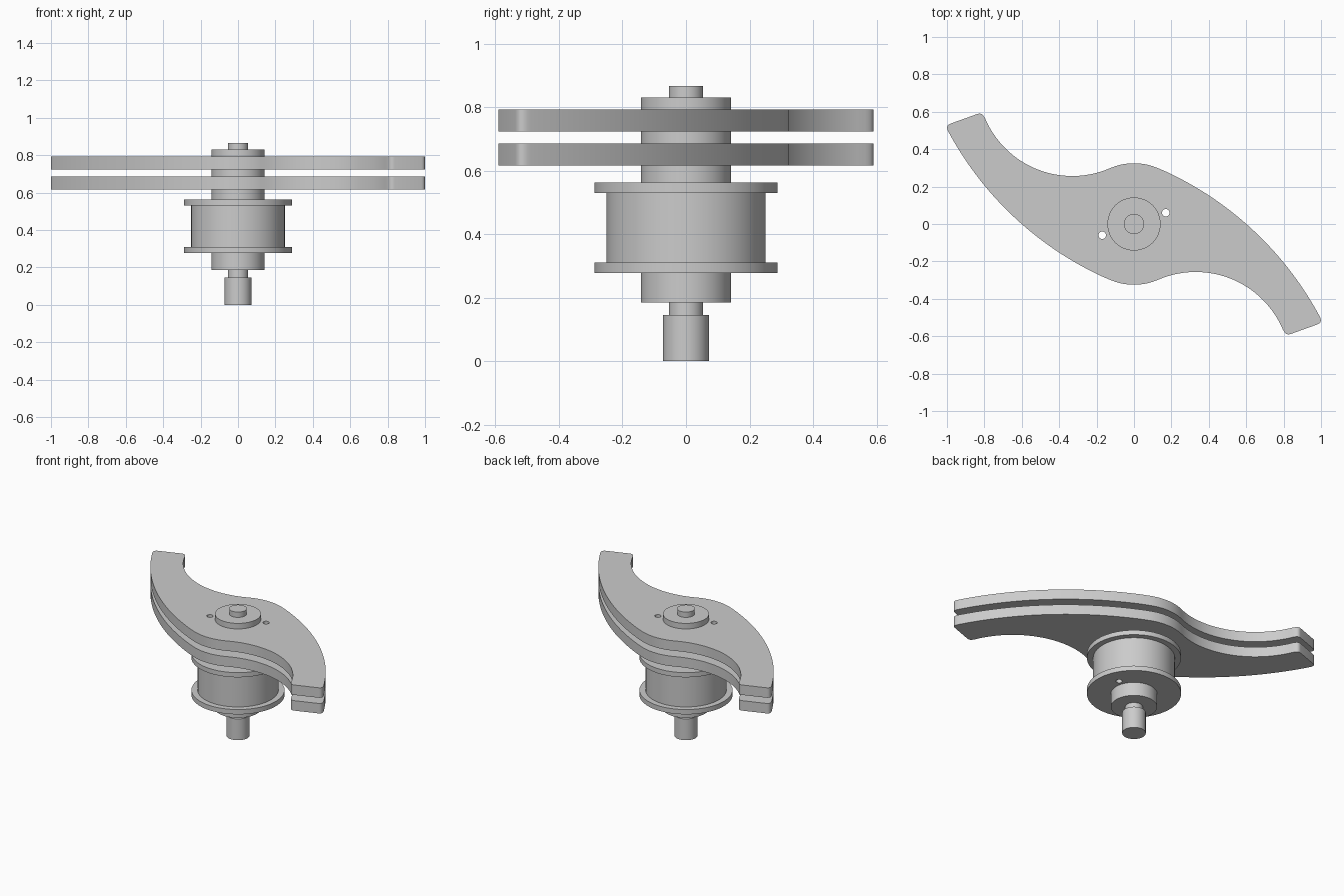
import bpy, bmesh, math
from mathutils import Vector

if "Cube" in bpy.data.objects:
    bpy.data.objects.remove(bpy.data.objects["Cube"], do_unlink=True)

GREY = (0.6, 0.6, 0.6, 1)
metal = bpy.data.materials.new("light_grey_metal")
metal.use_nodes = True
metal.diffuse_color = GREY
metal.node_tree.nodes["Principled BSDF"].inputs["Base Color"].default_value = GREY


def finish(name, bm):
    """Turn a bmesh into a named object with the metal material."""
    bmesh.ops.recalc_face_normals(bm, faces=bm.faces)
    mesh = bpy.data.meshes.new(name)
    bm.to_mesh(mesh)
    bm.free()
    mesh.materials.append(metal)
    obj = bpy.data.objects.new(name, mesh)
    bpy.context.collection.objects.link(obj)
    return obj


def extrude(bm, outline, z0, z1):
    face = bm.faces.new([bm.verts.new((x, y, z0)) for x, y in outline])
    top = bmesh.ops.extrude_face_region(bm, geom=[face])["geom"]
    verts = [g for g in top if isinstance(g, bmesh.types.BMVert)]
    bmesh.ops.translate(bm, verts=verts, vec=(0, 0, z1 - z0))


def turned(name, steps, segments=96):
    """Closed stepped solid of revolution from (radius, z0, z1) steps."""
    bm = bmesh.new()
    rings = []
    for r, z0, z1 in steps:
        for z in (z0, z1):
            rings.append([bm.verts.new((r * math.cos(a), r * math.sin(a), z))
                          for a in (math.tau * i / segments for i in range(segments))])
    for low, high in zip(rings, rings[1:]):
        for i in range(segments):
            j = (i + 1) % segments
            bm.faces.new((low[i], low[j], high[j], high[i]))
    bm.faces.new(rings[0])
    bm.faces.new(rings[-1])
    return finish(name, bm)


def arc(centre, start, end, n):
    """Points on the short arc from start to end about centre."""
    c = Vector(centre)
    a, b = Vector(start) - c, Vector(end) - c
    a0 = math.atan2(a.y, a.x)
    turn = (math.atan2(b.y, b.x) - a0 + math.pi) % math.tau - math.pi
    return [c + a.length * Vector((math.cos(a0 + turn * i / n), math.sin(a0 + turn * i / n)))
            for i in range(n + 1)]


def rounded(p, corner, q, n=6):
    p, corner, q = Vector(p), Vector(corner), Vector(q)
    return [p.lerp(corner, i / n).lerp(corner.lerp(q, i / n), i / n) for i in range(n + 1)]


# Half of the curved blade outline; the other half is its half-turn copy
hub_right, hub_left = (0.129, 0.298), (-0.129, 0.298)
half = (arc((0, 0), hub_right, hub_left, 16)
        + arc((-0.33, 0.763), hub_left, (-0.797, 0.563), 28)[1:]
        + rounded((-0.797, 0.563), (-0.81, 0.598), (-0.838, 0.588))[1:]
        + rounded((-0.98, 0.537), (-1.012, 0.526), (-0.99, 0.489))
        + arc((0.578, 1.338), (-0.99, 0.489), (-0.129, -0.298), 32)[1:-1])
outline = half + [-p for p in half]


def blade(name, z0, z1):
    bm = bmesh.new()
    extrude(bm, outline, z0, z1)
    return finish(name, bm)


blades = [blade("lower_blade", 0.617, 0.685), blade("upper_blade", 0.724, 0.792)]

# Flanged pulley drum
pulley = turned("pulley", [(0.288, 0.277, 0.31), (0.25, 0.31, 0.53), (0.288, 0.53, 0.562)])

# Shaft, collars and spacers
parts = [
    turned("shaft_end", [(0.072, 0, 0.145), (0.054, 0.145, 0.185)]),
    turned("lower_collar", [(0.142, 0.185, 0.277)]),
    turned("lower_spacer", [(0.142, 0.562, 0.617)]),
    turned("blade_spacer", [(0.142, 0.685, 0.724)]),
    turned("top_collar", [(0.142, 0.792, 0.83), (0.054, 0.83, 0.866)]),
]

# Two pin holes through the blades and the pulley
bm = bmesh.new()
for s in (1, -1):
    ring = [(s * 0.17 + 0.02 * math.cos(math.tau * i / 24),
             s * 0.06 + 0.02 * math.sin(math.tau * i / 24)) for i in range(24)]
    extrude(bm, ring, 0.1, 1)
cutter = finish("pin_hole_cutter", bm)
cutter.hide_render = True
for obj in blades + [pulley]:
    mod = obj.modifiers.new("pin_holes", "BOOLEAN")
    mod.operation = "DIFFERENCE"
    mod.solver = "EXACT"
    mod.object = cutter
    bpy.context.view_layer.objects.active = obj
    bpy.ops.object.modifier_apply(modifier=mod.name)
bpy.data.objects.remove(cutter, do_unlink=True)

# Smooth curved walls, keep the rims sharp
bpy.ops.object.select_all(action="DESELECT")
for obj in blades + parts + [pulley]:
    obj.select_set(True)
bpy.context.view_layer.objects.active = pulley
bpy.ops.object.shade_smooth_by_angle(angle=math.radians(30))
